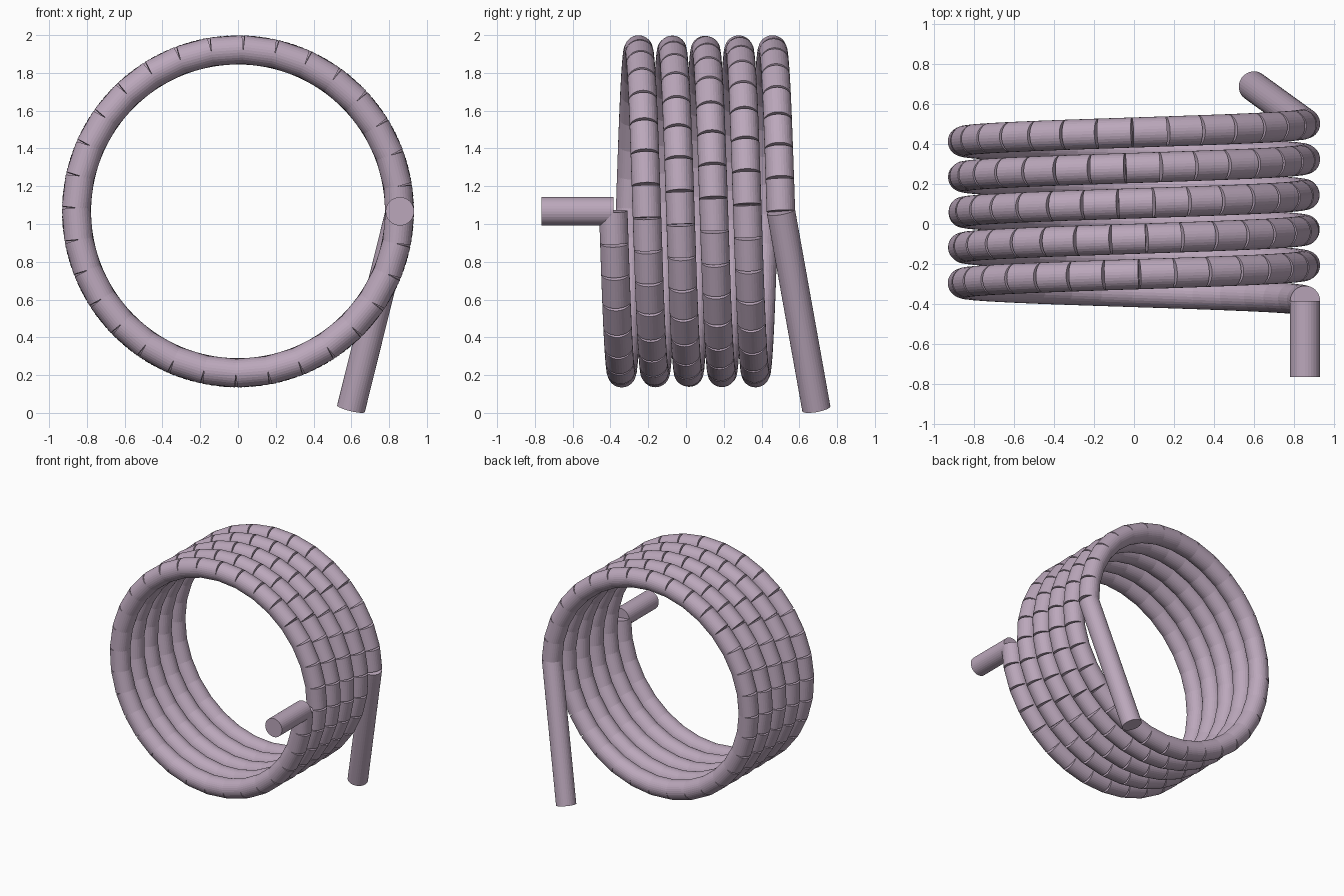
import bpy, bmesh, math
from mathutils import Vector, Matrix

if "Cube" in bpy.data.objects:
    bpy.data.objects.remove(bpy.data.objects["Cube"])

COIL_R, TUBE_R, CZ = 0.857, 0.0755, 1.067
Y0, Y1 = -0.385, 0.5025
TURNS, SEGS, SIDES = 5, 159, 32

mat = bpy.data.materials.new("mauve")
mat.diffuse_color = (0.50, 0.39, 0.50, 1)
mat.use_nodes = True
mat.node_tree.nodes["Principled BSDF"].inputs["Base Color"].default_value = mat.diffuse_color


def add_rod(bm, a, b):
    """Capped straight cylinder between two points."""
    d = b - a
    rot = d.to_track_quat('Z', 'Y').to_matrix().to_4x4()
    bmesh.ops.create_cone(bm, cap_ends=True, segments=SIDES,
                          radius1=TUBE_R, radius2=TUBE_R, depth=d.length,
                          matrix=Matrix.Translation((a + b) / 2) @ rot)


def tube(name, points):
    """Chain of separate straight rods along a path."""
    bm = bmesh.new()
    for a, b in zip(points, points[1:]):
        add_rod(bm, a, b)
    me = bpy.data.meshes.new(name)
    bm.to_mesh(me)
    bm.free()
    me.materials.append(mat)
    ob = bpy.data.objects.new(name, me)
    bpy.context.collection.objects.link(ob)
    return ob


# Segmented helix winding about the y axis
helix = []
for i in range(SEGS + 1):
    t = i / SEGS
    ang = -2 * math.pi * TURNS * t
    helix.append(Vector((COIL_R * math.cos(ang), Y0 + (Y1 - Y0) * t,
                         CZ + COIL_R * math.sin(ang))))
tube("coil", helix)

# Straight lead at the front and slanted lead down to the ground at the back
tube("front_lead", [Vector((COIL_R, -0.765, CZ)), helix[0]])
tube("back_lead", [helix[-1], Vector((0.598, 0.69, 0.022))])
